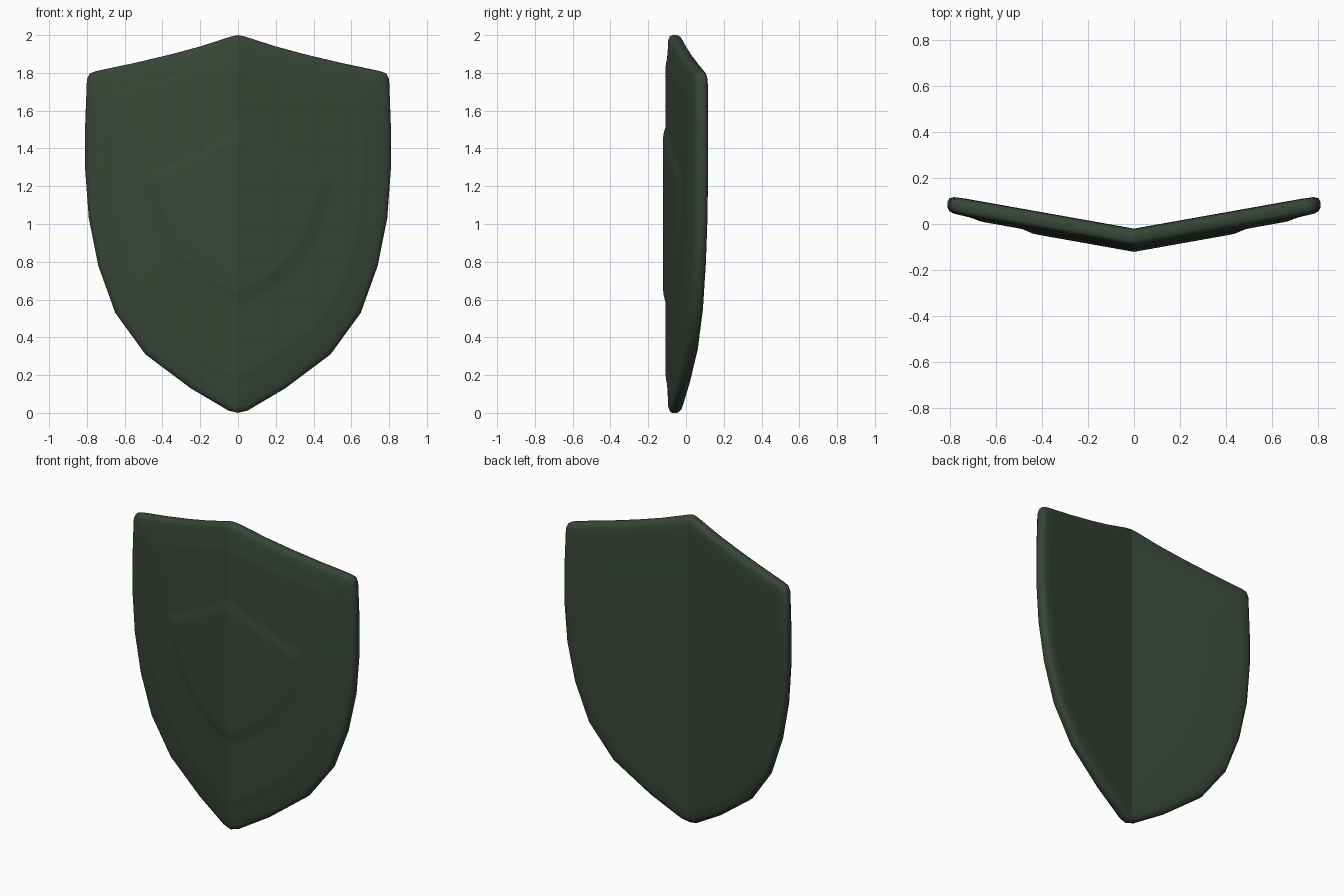
import bpy, bmesh

if "Cube" in bpy.data.objects:
    bpy.data.objects.remove(bpy.data.objects["Cube"])

SLOPE = 0.178      # each wing sweeps back from the centre ridge
CZ = 1.09          # centre height of the rings

# right half outlines, top tip to bottom tip
OUTLINE = [(0, 2.0), (0.035, 1.993), (0.2, 1.94), (0.36, 1.897), (0.55, 1.852), (0.75, 1.81),
           (0.785, 1.797), (0.80, 1.765), (0.81, 1.5), (0.81, 1.3), (0.79, 1.03), (0.74, 0.78),
           (0.65, 0.53), (0.49, 0.31), (0.25, 0.13), (0.05, 0.012), (0, 0)]
EMBLEM = [(0, 1.5), (0.03, 1.48), (0.12, 1.42), (0.21, 1.368), (0.32, 1.312), (0.44, 1.258),
          (0.465, 1.24), (0.468, 1.215), (0.455, 1.15), (0.435, 1.07), (0.41, 0.99), (0.375, 0.91),
          (0.32, 0.82), (0.24, 0.735), (0.13, 0.662), (0.03, 0.612), (0, 0.6)]


def full(half):
    return half + [(-x, z) for x, z in half[-2:0:-1]]


# rings from back to front: outline, scale, depth at the ridge
RINGS = [(OUTLINE, 0.5, -0.02), (OUTLINE, 0.9, -0.02), (OUTLINE, 0.965, -0.022),
         (OUTLINE, 0.99, -0.031), (OUTLINE, 1.0, -0.046), (OUTLINE, 1.0, -0.074),
         (OUTLINE, 0.992, -0.086), (OUTLINE, 0.97, -0.094), (OUTLINE, 0.89, -0.098),
         (OUTLINE, 0.86, -0.101), (OUTLINE, 0.83, -0.107), (OUTLINE, 0.80, -0.108),
         (EMBLEM, 1.1, -0.108), (EMBLEM, 1.03, -0.109), (EMBLEM, 0.94, -0.120),
         (EMBLEM, 0.88, -0.121), (EMBLEM, 0.5, -0.121)]

bm = bmesh.new()
loops = []
for half, s, h in RINGS:
    loops.append([bm.verts.new((x * s, h + SLOPE * abs(x * s), CZ + (z - CZ) * s))
                  for x, z in full(half)])
n = len(loops[0])
for a, b in zip(loops, loops[1:]):
    for i in range(n):
        j = (i + 1) % n
        bm.faces.new((a[i], a[j], b[j], b[i]))

# close the back and front with fans
for loop, h in ((loops[0], -0.02), (loops[-1], -0.121)):
    c = bm.verts.new((0, h, CZ))
    for i in range(n):
        bm.faces.new((c, loop[i], loop[(i + 1) % n]))
bmesh.ops.recalc_face_normals(bm, faces=bm.faces)

# smooth surface, crisp centre ridge
for f in bm.faces:
    f.smooth = True
for e in bm.edges:
    if all(abs(v.co.x) < 1e-5 for v in e.verts):
        e.smooth = False

mesh = bpy.data.meshes.new("shield_body")
bm.to_mesh(mesh)
bm.free()
mat = bpy.data.materials.new("dark green")
mat.diffuse_color = (0.040, 0.060, 0.040, 1)
mat.use_nodes = True
mat.node_tree.nodes["Principled BSDF"].inputs["Base Color"].default_value = mat.diffuse_color
mesh.materials.append(mat)
shield = bpy.data.objects.new("shield_body", mesh)
bpy.context.collection.objects.link(shield)
